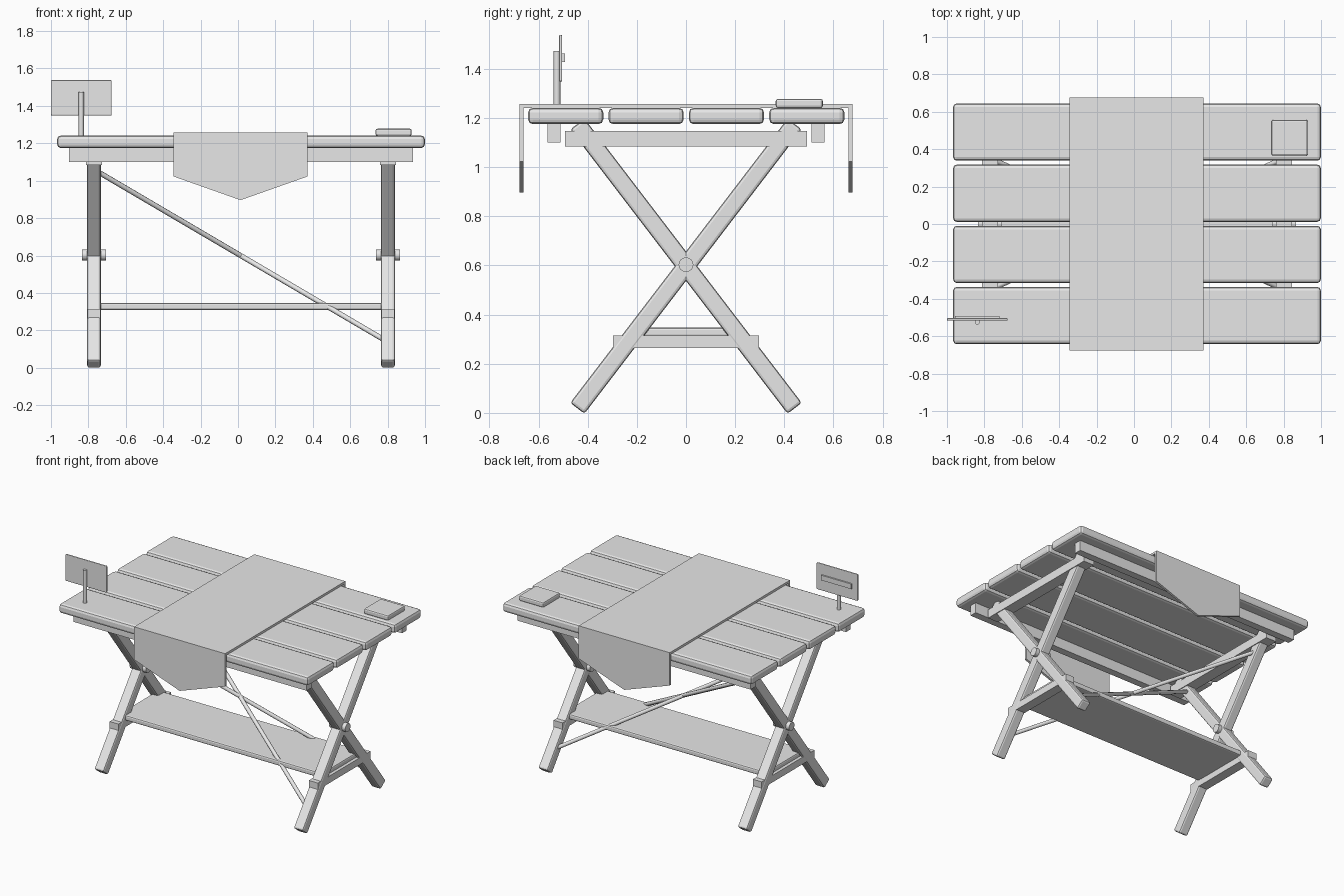
import bpy, bmesh, math
from mathutils import Vector, Matrix

if "Cube" in bpy.data.objects:
    bpy.data.objects.remove(bpy.data.objects["Cube"], do_unlink=True)

CX = 0.016  # table centre along x

grey = bpy.data.materials.new("plain_grey")
grey.use_nodes = True
grey.diffuse_color = (0.8, 0.8, 0.8, 1)
grey.node_tree.nodes["Principled BSDF"].inputs["Base Color"].default_value = (0.8, 0.8, 0.8, 1)


def finish(name, bm, matrix=None):
    bmesh.ops.recalc_face_normals(bm, faces=bm.faces)
    mesh = bpy.data.meshes.new(name)
    bm.to_mesh(mesh)
    bm.free()
    mesh.materials.append(grey)
    obj = bpy.data.objects.new(name, mesh)
    if matrix:
        obj.matrix_world = matrix
    bpy.context.collection.objects.link(obj)
    return obj


def box(name, centre, size, bevel=0, segments=2, tilt=0):
    """Box, optionally bevelled and tilted around x."""
    bm = bmesh.new()
    bmesh.ops.create_cube(bm, size=1)
    bmesh.ops.scale(bm, vec=size, verts=bm.verts)
    if bevel:
        bmesh.ops.bevel(bm, geom=bm.edges[:], offset=bevel, segments=segments,
                        profile=0.5, affect='EDGES')
    return finish(name, bm, Matrix.Translation(centre) @ Matrix.Rotation(tilt, 4, 'X'))


def rod(name, start, end, radius, sides):
    """Round bar between two points."""
    start, end = Vector(start), Vector(end)
    axis = end - start
    bm = bmesh.new()
    bmesh.ops.create_cone(bm, cap_ends=True, segments=sides, radius1=radius,
                          radius2=radius, depth=axis.length)
    turn = axis.to_track_quat('Z', 'Y').to_matrix().to_4x4()
    obj = finish(name, bm, Matrix.Translation((start + end) / 2) @ turn)
    bpy.ops.object.select_all(action='DESELECT')
    obj.select_set(True)
    bpy.context.view_layer.objects.active = obj
    bpy.ops.object.shade_smooth_by_angle(angle=math.radians(50))
    return obj


def slab(name, outline, offset):
    """Extrude a closed outline along an offset."""
    bm = bmesh.new()
    face = bm.faces.new([bm.verts.new(p) for p in outline])
    new = bmesh.ops.extrude_face_region(bm, geom=[face])["geom"]
    bmesh.ops.translate(bm, vec=offset, verts=[v for v in new if isinstance(v, bmesh.types.BMVert)])
    return finish(name, bm)


# Table top planks
for i in range(4):
    box(f"top_plank_{i + 1}", (CX, 0.001 + (i - 1.5) * 0.327, 1.208),
        (1.966, 0.306, 0.066), bevel=0.019)

# Long rails under the planks
for side, name in ((-1, "front"), (1, "back")):
    box(f"{name}_rail", (CX, side * 0.537, 1.138), (1.84, 0.053, 0.076))

# Crossed leg frames at both ends
for end, name in ((-1, "right"), (1, "left")):
    x = CX + end * 0.786
    for lean in (-1, 1):
        box(f"{name}_leg_{'a' if lean < 0 else 'b'}", (x, 0, 0.597),
            (0.074, 0.073, 1.456), bevel=0.012, tilt=lean * math.radians(37.4))
    rod(f"{name}_pivot_bolt", (x - 0.064, 0, 0.603), (x + 0.064, 0, 0.603), 0.03, 16)
    box(f"{name}_top_crossbar", (x, 0, 1.115), (0.085, 0.984, 0.063))
    box(f"{name}_shelf_crossbar", (x, 0, 0.289), (0.07, 0.594, 0.05))

# Low shelf
box("shelf", (CX, 0, 0.328), (1.6, 0.44, 0.038), bevel=0.01)

# Diagonal braces crossing at the middle
for side, name in ((-1, "a"), (1, "b")):
    rod(f"diagonal_brace_{name}", (CX - 0.786, side * 0.351, 1.06),
        (CX + 0.786, -side * 0.351, 0.137), 0.014, 8)

# Cloth runner with pointed hanging ends
half, mid, edge = 0.359, 0.0135, 0.677
box("runner_top", (mid, 0, 1.249), (2 * half, 2 * edge, 0.016))
for side, name in ((-1, "front"), (1, "back")):
    y = side * edge
    slab(f"runner_{name}_flap",
         [(mid - half, y, 1.242), (mid - half, y, 1.023), (mid, y, 0.896),
          (mid + half, y, 1.023), (mid + half, y, 1.242)], (0, -side * 0.016, 0))

# Small sign on a post
box("sign_panel", (-0.838, -0.51, 1.443), (0.324, 0.013, 0.19), bevel=0.005)
box("sign_back_bar", (-0.838, -0.499, 1.445), (0.24, 0.012, 0.036))
rod("sign_post", (-0.838, -0.525, 1.235), (-0.838, -0.525, 1.473), 0.0135, 12)

# Flat pad on the table
box("square_pad", (0.832, 0.461, 1.259), (0.193, 0.192, 0.038), bevel=0.01)
